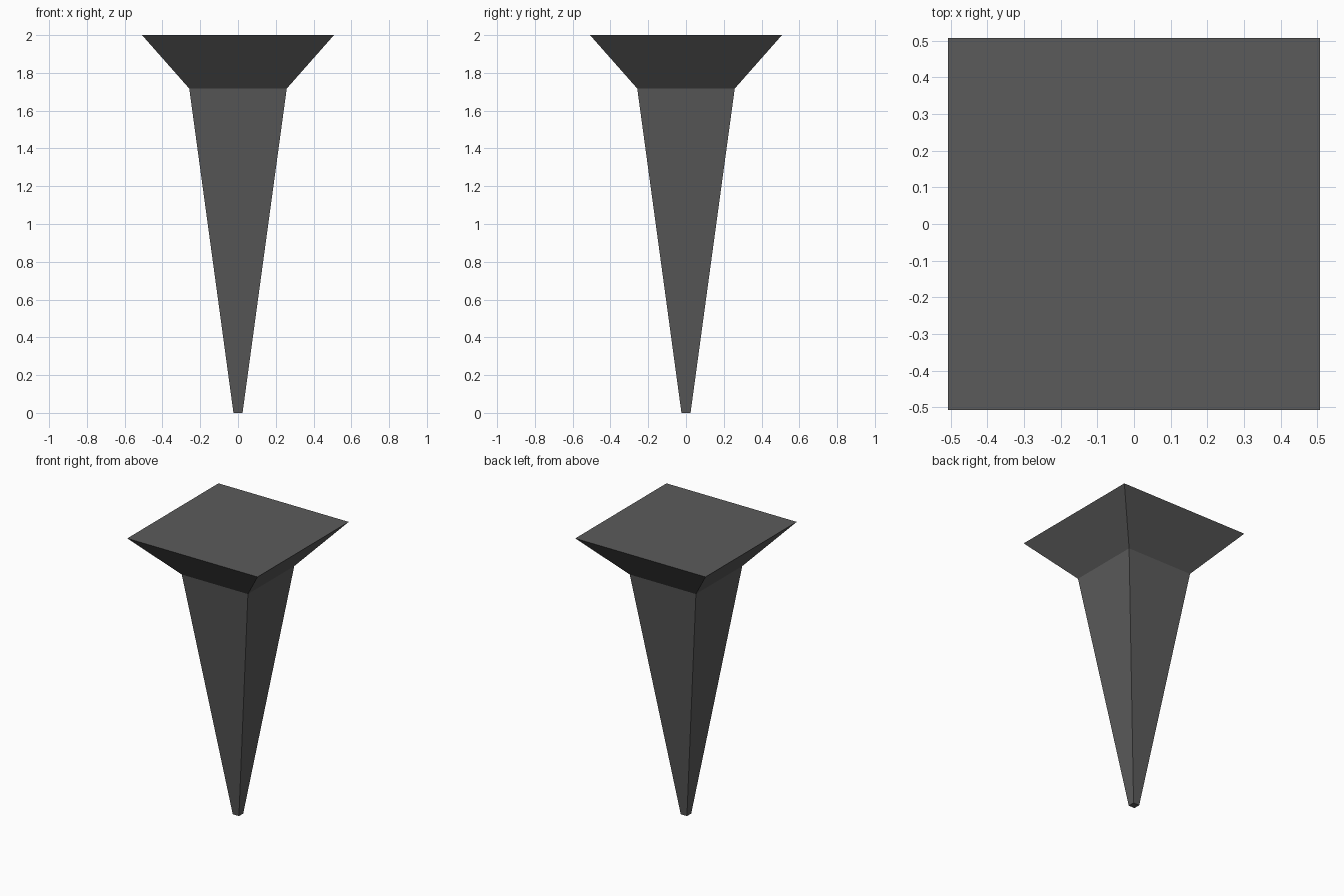
import bpy
import bmesh

default = bpy.data.objects.get("Cube")
if default:
    bpy.data.objects.remove(default, do_unlink=True)

# Dark iron colour
iron = bpy.data.materials.new("dark_iron")
iron.use_nodes = True
colour = (0.105, 0.105, 0.105, 1)
iron.diffuse_color = colour
iron.node_tree.nodes["Principled BSDF"].inputs["Base Color"].default_value = colour

# Square nail profile, tip to head: (half width, height)
PROFILE = [(0.024, 0.0), (0.258, 1.717), (0.508, 2.0)]
CORNERS = [(-1, -1), (1, -1), (1, 1), (-1, 1)]

bm = bmesh.new()
rings = [[bm.verts.new((x * r, y * r, z)) for x, y in CORNERS] for r, z in PROFILE]

# Flat tip and flat head
bm.faces.new(reversed(rings[0]))
bm.faces.new(rings[-1])

# Tapered shank and flared head sides
for low, high in zip(rings, rings[1:]):
    for i in range(4):
        j = (i + 1) % 4
        bm.faces.new((low[i], low[j], high[j], high[i]))

mesh = bpy.data.meshes.new("square_nail")
bm.to_mesh(mesh)
bm.free()
mesh.materials.append(iron)
nail = bpy.data.objects.new("square_nail", mesh)
bpy.context.collection.objects.link(nail)
